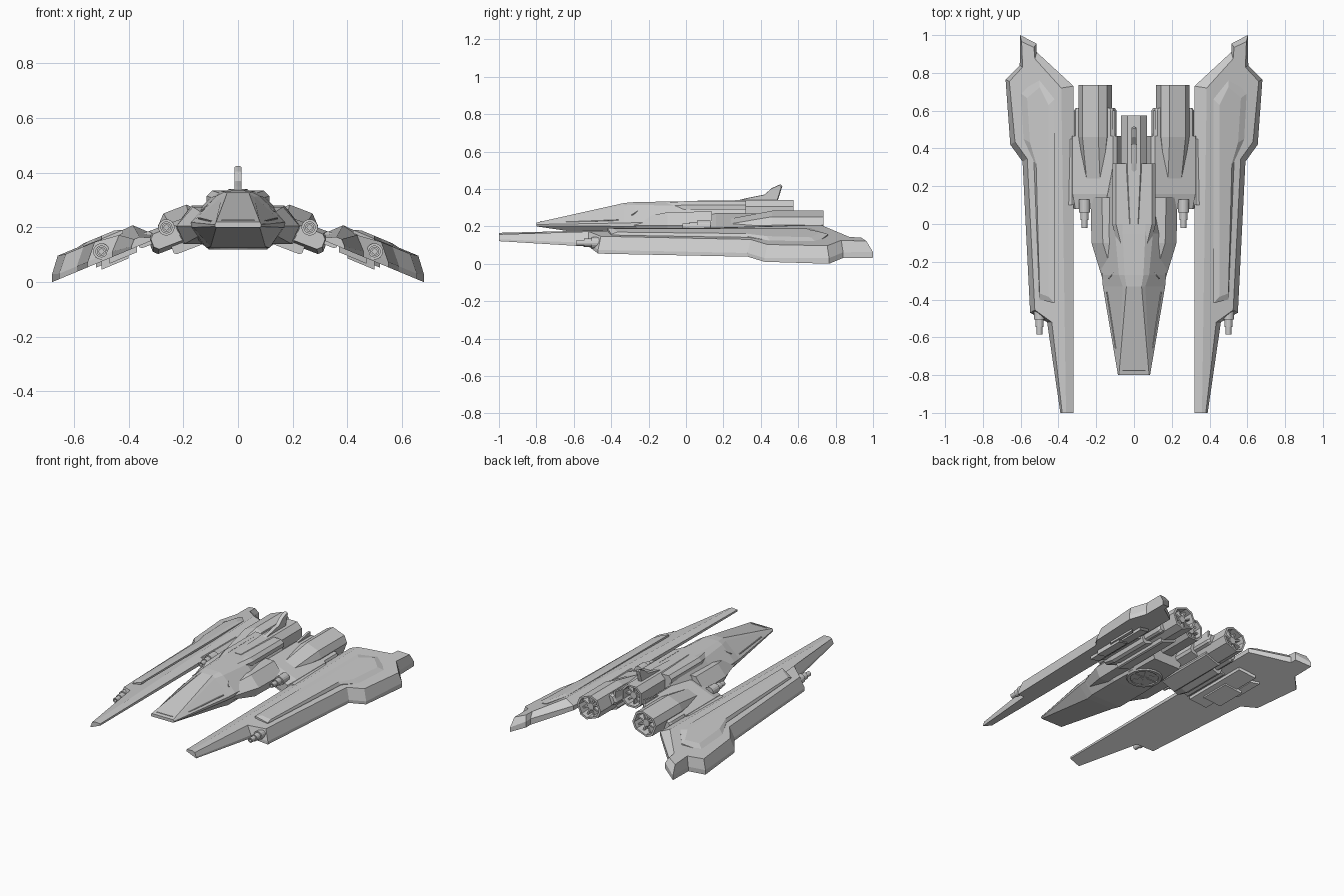
import bpy, bmesh, math
from mathutils import Matrix, Vector

if "Cube" in bpy.data.objects:
    bpy.data.objects.remove(bpy.data.objects["Cube"])

TILT = math.radians(21)


def finish(name, bm, mirror=False):
    bmesh.ops.recalc_face_normals(bm, faces=bm.faces)
    me = bpy.data.meshes.new(name)
    bm.to_mesh(me)
    bm.free()
    ob = bpy.data.objects.new(name, me)
    bpy.context.collection.objects.link(ob)
    if mirror:
        ob.modifiers.new("mirror", 'MIRROR').use_mirror_merge = False
    return ob


def skin(bm, rings, mat=Matrix()):
    """Join equal-length rings of points and cap both ends."""
    vs = [[bm.verts.new(mat @ Vector(p)) for p in r] for r in rings]
    n = len(vs[0])
    for a, b in zip(vs, vs[1:]):
        for i in range(n):
            bm.faces.new((a[i], a[(i + 1) % n], b[(i + 1) % n], b[i]))
    bm.faces.new(vs[0])
    bm.faces.new(vs[-1])


def loft(name, rings, mirror=False, mat=Matrix()):
    bm = bmesh.new()
    skin(bm, rings, mat)
    return finish(name, bm, mirror)


def octagon(y, w, h, c, dz=0):
    q = [(w, h - c), (w - c, h), (c - w, h), (-w, h - c),
         (-w, c - h), (c - w, -h), (w - c, -h), (w, c - h)]
    return [(x, y, z + dz) for x, z in q]


def disc(y, r, n=16):
    return [(r * math.cos(math.tau * i / n), y, r * math.sin(math.tau * i / n)) for i in range(n)]


def place(x, z, tilt=TILT):
    return Matrix.Translation((x, 0, z)) @ Matrix.Rotation(tilt, 4, 'Y')


# fuselage with wedge nose: half profile per station, mirrored into a ring
def hull_ring(y, half):
    return [(x, y, z) for x, z in half] + [(-x, y, z) for x, z in reversed(half)]


loft("fuselage", [hull_ring(y, h) for y, h in (
    (-.80, [(.08, .22), (.083, .215), (.085, .21), (.085, .203), (.08, .2)]),
    (-.33, [(.04, .325), (.06, .312), (.165, .218), (.165, .2), (.1, .13)]),
    (-.27, [(.05, .33), (.08, .315), (.17, .22), (.17, .2), (.115, .125)]),
    (-.05, [(.06, .333), (.1, .31), (.185, .22), (.185, .19), (.115, .125)]),
    (.32, [(.06, .335), (.1, .31), (.12, .22), (.12, .19), (.1, .13)]))])


# shoulder fairings between nose and engine mounts
def shoulder(y, out, zb, zt):
    return [(.08, y, zb), (out - .03, y, zb), (out, y, .205), (out - .06, y, zt), (.08, y, zt)]


loft("shoulder_fairing", [shoulder(-.28, .17, .17, .24), shoulder(-.1, .225, .14, .275),
                          shoulder(.14, .23, .14, .28)], True)

# raised rails on the spine
loft("spine_rail", [[(.06, y, .29), (x, y, .29), (x, y, z - .02), (x - .02, y, z), (.06, y, z)]
                    for y, x, z in ((-.12, .085, .325), (0, .115, .335), (.32, .115, .335))], True)


# engines: hollow chamfered tubes with a hub and radial vanes
def engine(name, mat, y0, y1, y2, w, h, front, mirror):
    bm = bmesh.new()
    fw, fh, fz = front
    skin(bm, [octagon(y0, fw, fh, fh * .4, fz), octagon(y1, w, h, .035), octagon(y2, w, h, .035),
              octagon(y2, w * .84, h * .84, .03), octagon(y2 - .08, w * .8, h * .8, .03)], mat)
    skin(bm, [disc(y2 - .09, .028, 8), disc(y2 - .02, .024, 8)], mat)
    for i in range(8):
        m = mat @ Matrix.Rotation(i * math.tau / 8, 4, 'Y')
        skin(bm, [[(a, y, z) for a, z in ((.015, -.005), (w * .84, -.005), (w * .84, .005), (.015, .005))]
                  for y in (y2 - .085, y2 - .025)], m)
    finish(name, bm, mirror)


engine("side_engine", place(.205, .2), .24, .46, .735, .08, .072, (.05, .03, .0), True)
engine("centre_engine", Matrix.Translation((0, 0, .268)), .0, .3, .575, .07, .072, (.045, .06, .008), False)

# engine mounts, cowls and wing joint bars, all tilted with the wings
T = place(.205, .195)
loft("engine_mount", [octagon(.08, .12, .03, .015, -.01), octagon(.16, .13, .045, .015, -.01),
                      octagon(.465, .13, .045, .015, -.01)], True, T)
loft("engine_cowl", [octagon(.45, .112, .035, .012), octagon(.60, .112, .035, .012),
                     octagon(.615, .105, .028, .012)], True, T)
loft("lower_mount_plate", [octagon(y, .06, .02, .008, -.06) for y in (.12, .55)], True, T)
loft("wing_joint_bar", [octagon(y, .03, .025, .008) for y in (.1, .45)], True, place(.34, .155))
loft("engine_winglet", [[(.1, y, .2), (.115, y, .2), (.115, y, z), (.1, y, z)]
                        for y, z in ((.4, .25), (.6, .285))], True)


# swept wings: bottom outline, edge height, then the inset top outline and its height
def under(x):
    return .15 - .4167 * (x - .32)


WING = [(.32, -1, .012, .36, -1, .032), (.39, -1, .01, .38, -1, .032),
        (.46, -.52, .02, .435, -.52, .07), (.55, -.47, .02, .525, -.455, .082),
        (.59, .33, .02, .565, .345, .082), (.655, .42, .02, .63, .435, .082),
        (.68, .765, .03, .66, .755, .088), (.605, .84, .03, .59, .83, .088),
        (.603, 1.0, .03, .595, .965, .085), (.515, .955, .04, .53, .935, .078),
        (.515, .91, .04, .525, .875, .078), (.32, .73, .03, .385, .72, .085)]
loft("wing", [[(p[0], p[1], under(p[0])) for p in WING],
              [(p[0], p[1], under(p[0]) + p[2]) for p in WING],
              [(p[3], p[4], under(p[3]) + p[5]) for p in WING]], True)

# low raised panel on each wing
PANEL = [(.42, -.42), (.5, -.4), (.53, .33), (.585, .45), (.61, .7), (.5, .76), (.42, .66)]
loft("wing_top_panel", [[(.5 + (x - .5) * s, .15 + (y - .15) * t, under(.5 + (x - .5) * s) + h) for x, y in PANEL]
                        for s, t, h in ((1, 1, .07), (1, 1, .083), (.6, .94, .094))], True)

# underside wing panels
for name, x0, x1, y0, y1, d in (("wing_under_panel", .37, .47, .1, .62, .02),
                                ("wing_under_step", .40, .50, .2, .45, .03),
                                ("wing_under_rail", .48, .52, .35, .6, .014)):
    loft(name, [[(x, y, under(x) - k) for x, y in ((x0, y0), (x1, y0 + .04), (x1, y1), (x0, y1 - .04))]
                for k in (-.01, d)], True)


# stepped gun barrels on the wings and the mounts
def gun(name, x, y, z, s):
    loft(name, [disc(y + a * s, r * s) for a, r in
                ((.1, .03), (.03, .03), (.03, .022), (-.01, .022), (-.01, .016), (-.05, .016),
                 (-.05, .009), (-.02, .009))], True, Matrix.Translation((x, 0, z)))


gun("wing_gun", .5, -.535, .112, 1)
gun("mount_gun", .262, .03, .2, 1)

# belly hatch: a ring with a recessed floor and cross bars
up = Matrix.Translation((0, .1, .12)) @ Matrix.Rotation(math.pi / 2, 4, 'X')
loft("belly_hatch", [disc(y, r, 20) for y, r in ((.05, .118), (.012, .118), (0, .108), (0, .088), (.012, .085))],
     False, up)
for i in range(3):
    loft("hatch_bar", [octagon(y, .09, .006, .002) for y in (.004, .03)], False,
         up @ Matrix.Rotation(i * math.pi / 3, 4, 'Y'))

# tail fin on the spine
FIN = [(.26, .335), (.32, .35), (.42, .37), (.46, .405), (.505, .425), (.515, .415), (.49, .335)]
loft("tail_fin", [[(x, .4 + (y - .4) * s, .335 + (z - .335) * s) for y, z in FIN]
                  for x, s in ((-.013, .95), (-.006, 1), (.006, 1), (.013, .95))])


# thin canopy trim strips laid on the nose
def strip(name, a, b, r=.003, mirror=True):
    a, b = Vector(a), Vector(b)
    m = Matrix.Translation((a + b) / 2) @ (b - a).to_track_quat('Y', 'Z').to_matrix().to_4x4()
    half = (b - a).length / 2
    loft(name, [octagon(y, r, r, r * .4) for y in (-half, half)], mirror, m)


strip("canopy_side_trim", (.144, -.36, .234), (.097, -.66, .222))
strip("canopy_rear_trim", (.06, -.2, .323), (.135, -.29, .26))
strip("nose_lip_trim", (-.06, -.775, .226), (.06, -.775, .226), .003, False)
